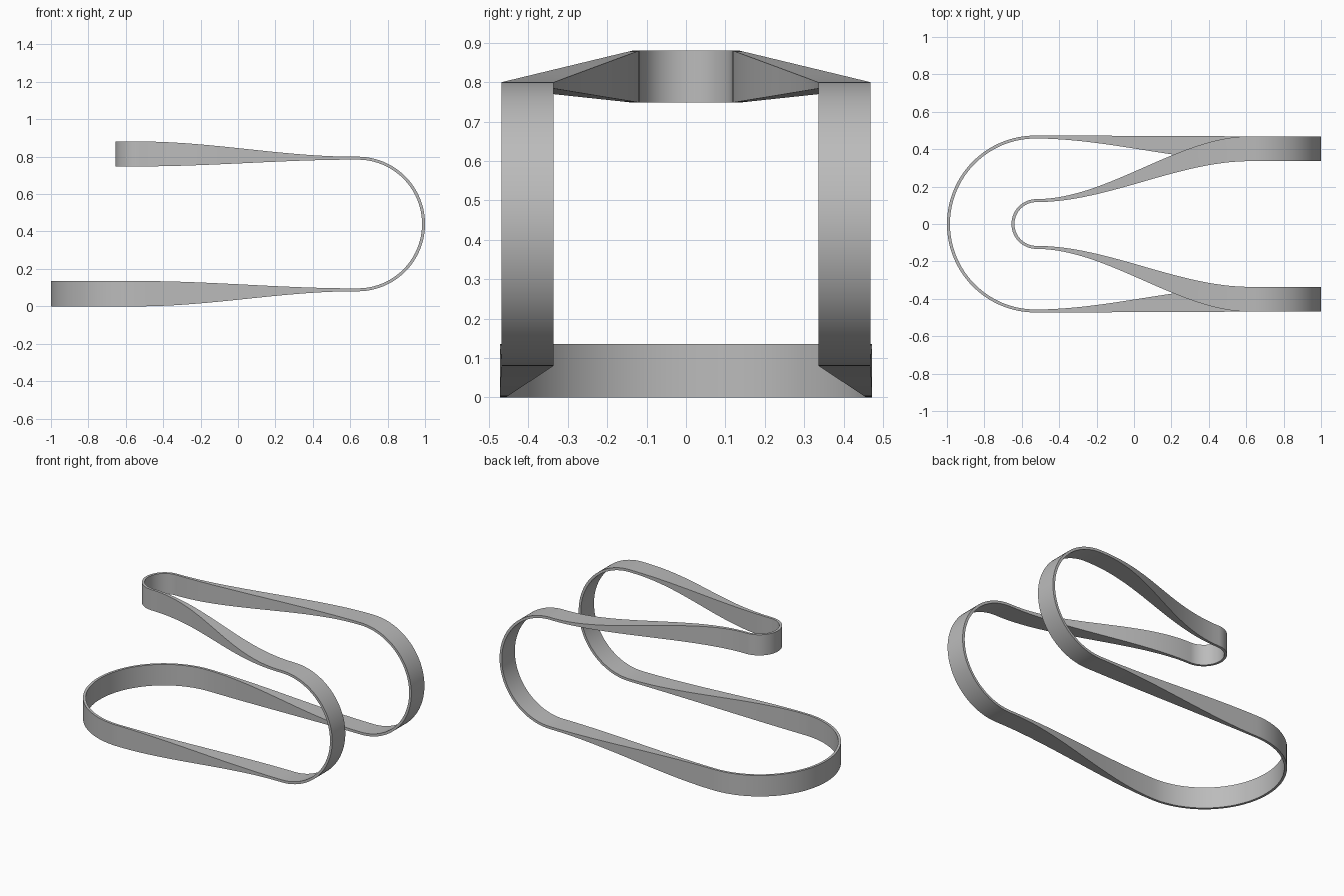
import bpy, bmesh
from math import sin, cos, pi

if "Cube" in bpy.data.objects:
    bpy.data.objects.remove(bpy.data.objects["Cube"], do_unlink=True)

THICK = 0.016
STEPS = 32
Y_IN, Y_OUT = 0.336, 0.469          # flat band at the side bends
BEND_X, BEND_Z, BEND_R = 0.64, 0.44, 0.36
LOFT_END = 0.62


def rim(cx, radius, z_a, z_b, angle):
    """Upright section of a round end; z_a is the side that faces out of the bend."""
    x, y = -cos(angle), sin(angle)
    r = radius - THICK
    return [(cx + x * radius, y * radius, z_a), (cx + x * r, y * r, z_a),
            (cx + x * r, y * r, z_b), (cx + x * radius, y * radius, z_b)]


def bend(angle):
    """Flat section of the side bend, from the top round to the bottom."""
    x, z = sin(angle), cos(angle)
    r = BEND_R - THICK
    return [(BEND_X + x * q, y, BEND_Z + z * q)
            for q, y in ((BEND_R, Y_OUT), (BEND_R, Y_IN), (r, Y_IN), (r, Y_OUT))]


def loft(a, b):
    """Eased change from an upright section to a flat one."""
    x0 = a[0][0]
    result = []
    for i in range(1, STEPS + 1):
        t = i / STEPS
        f = t * t * (3 - 2 * t)
        x = x0 + (LOFT_END - x0) * t
        result.append([(x, p[1] + (q[1] - p[1]) * f, p[2] + (q[2] - p[2]) * f)
                       for p, q in zip(a, b)])
    return result


# Half of the band: small upper nose, loft, side bend, loft, large lower end
quarter = [pi / 2 * i / STEPS for i in range(STEPS + 1)]
nose = [rim(-0.522, 0.133, 0.881, 0.748, a) for a in quarter]
base = [rim(-0.527, 0.473, 0.0, 0.135, a) for a in quarter]
side = [bend(pi * i / 48) for i in range(49)]
half = (nose + loft(nose[-1], side[0]) + side
        + (base + loft(base[-1], side[-1]))[::-1])

# Mirror the half to close the loop
other = [[(x, -y, z) for x, y, z in s] for s in reversed(half[1:-1])]
sections = half + other

bm = bmesh.new()
rings = [[bm.verts.new(p) for p in s] for s in sections]
for i, ring in enumerate(rings):
    following = rings[(i + 1) % len(rings)]
    for k in range(4):
        m = (k + 1) % 4
        bm.faces.new((ring[k], ring[m], following[m], following[k]))
bmesh.ops.recalc_face_normals(bm, faces=bm.faces)
mesh = bpy.data.meshes.new("bent_band")
bm.to_mesh(mesh)
bm.free()
band = bpy.data.objects.new("bent_band", mesh)
bpy.context.collection.objects.link(band)

# Plain grey finish
grey = bpy.data.materials.new("grey")
grey.use_nodes = True
colour = (0.5, 0.5, 0.5, 1)
grey.diffuse_color = colour
grey.node_tree.nodes["Principled BSDF"].inputs["Base Color"].default_value = colour
mesh.materials.append(grey)

bpy.ops.object.select_all(action="DESELECT")
band.select_set(True)
bpy.context.view_layer.objects.active = band
bpy.ops.object.shade_smooth_by_angle()
